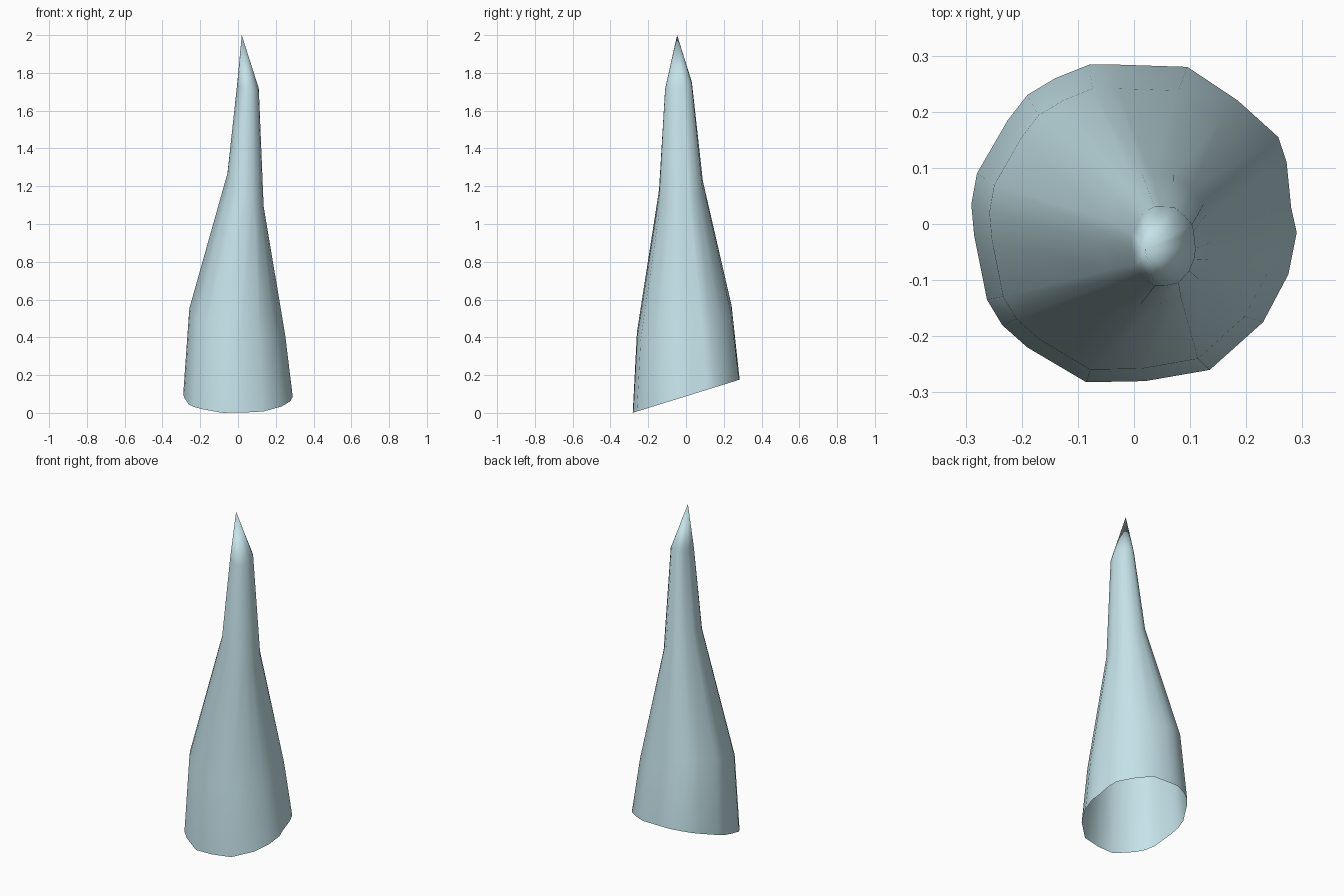
import bpy, bmesh

# Uneven outline of the broken base, seen from above
OUTLINE = [(0.29, -0.015), (0.28, 0.03), (0.272, 0.11), (0.257, 0.155), (0.185, 0.22),
           (0.095, 0.28), (-0.03, 0.284), (-0.08, 0.284), (-0.14, 0.26), (-0.19, 0.23),
           (-0.225, 0.185), (-0.28, 0.09), (-0.29, 0.035), (-0.285, -0.02),
           (-0.262, -0.135), (-0.235, -0.18), (-0.19, -0.22), (-0.085, -0.282),
           (0.02, -0.28), (0.135, -0.26), (0.23, -0.175), (0.275, -0.09)]

# Rings: centre x, y, z, scale x, y, tilt along x, y
RINGS = [(0.0, 0.0, 0.088, 1.0, 1.0, 0.0, 0.31),
         (-0.004, -0.01, 0.48, 0.875, 0.885, -0.25, 0.28),
         (0.04, -0.027, 1.18, 0.33, 0.41, -0.9, 0.2),
         (0.053, -0.04, 1.73, 0.197, 0.25, -0.2, 0.25)]
TIP = (0.02, -0.047, 2.0)

bm = bmesh.new()
loops = []
for cx, cy, cz, sx, sy, tx, ty in RINGS:
    loops.append([bm.verts.new((cx + x * sx, cy + y * sy,
                                max(0.0, cz + tx * x * sx + ty * y * sy)))
                  for x, y in OUTLINE])

# Side walls, open at the base
n = len(OUTLINE)
for a, b in zip(loops, loops[1:]):
    for i in range(n):
        j = (i + 1) % n
        bm.faces.new((a[i], a[j], b[j], b[i]))

# Pointed tip
tip = bm.verts.new(TIP)
for i in range(n):
    bm.faces.new((loops[-1][i], loops[-1][(i + 1) % n], tip))
for f in bm.faces:
    f.smooth = True

mesh = bpy.data.meshes.new("ice_spike")
bm.to_mesh(mesh)
bm.free()
spike = bpy.data.objects.new("ice_spike", mesh)
bpy.context.collection.objects.link(spike)

# Pale ice colour
ice = bpy.data.materials.new("pale_ice")
ice.diffuse_color = (0.56, 0.77, 0.82, 1.0)
mesh.materials.append(ice)
